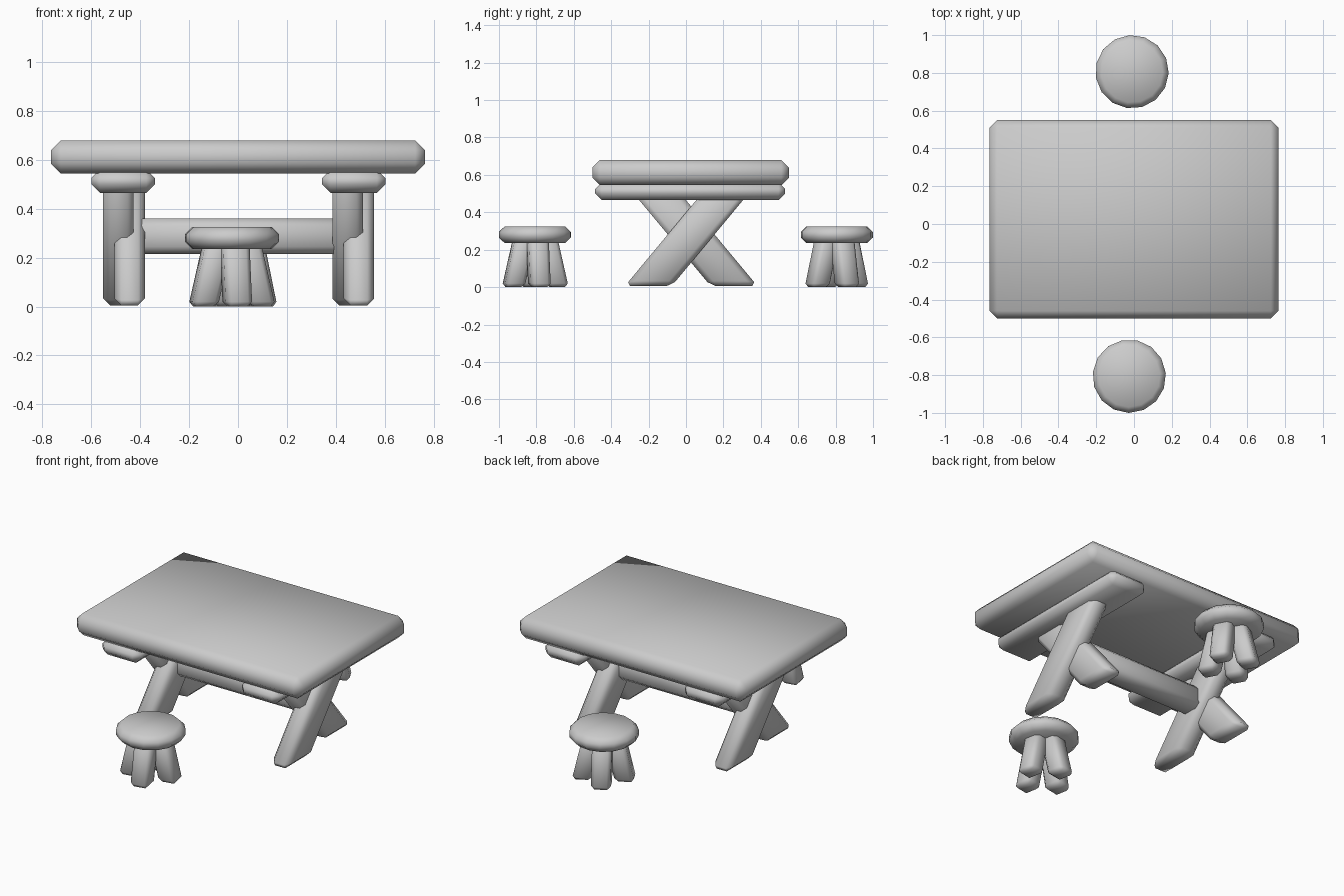
import bpy
import bmesh
import math
from mathutils import Matrix, Vector

if "Cube" in bpy.data.objects:
    bpy.data.objects.remove(bpy.data.objects["Cube"], do_unlink=True)

# One plain grey for everything
grey = bpy.data.materials.new("plain grey")
grey.use_nodes = True
colour = (0.6, 0.6, 0.6, 1)
grey.diffuse_color = colour
grey.node_tree.nodes["Principled BSDF"].inputs["Base Color"].default_value = colour


def finish(name, bm, bevel):
    """Turn a bmesh into a softly shaded object with chamfered edges."""
    bmesh.ops.recalc_face_normals(bm, faces=bm.faces)
    mesh = bpy.data.meshes.new(name)
    bm.to_mesh(mesh)
    bm.free()
    mesh.materials.append(grey)
    mesh.shade_smooth()
    obj = bpy.data.objects.new(name, mesh)
    bpy.context.collection.objects.link(obj)
    mod = obj.modifiers.new("chamfer", "BEVEL")
    mod.width = bevel
    mod.segments = 1
    mod.limit_method = "ANGLE"
    mod.angle_limit = math.radians(40)
    return obj


def beam(name, bottom, top, size, bevel, turn=0):
    """Box with level ends, slanting from the bottom to the top centre."""
    bottom, top = Vector(bottom), Vector(top)
    bm = bmesh.new()
    bmesh.ops.create_cube(bm, size=1)
    spin = Matrix.Rotation(turn, 3, "Z")
    for v in bm.verts:
        offset = spin @ Vector((v.co.x * size[0], v.co.y * size[1], 0))
        v.co = offset + bottom.lerp(top, v.co.z + 0.5)
    return finish(name, bm, bevel)


def stool(name, x, y, turn):
    # Round seat
    bm = bmesh.new()
    bmesh.ops.create_cone(bm, cap_ends=True, segments=15, radius1=0.194,
                          radius2=0.194, depth=0.09,
                          matrix=Matrix.Translation((x, y, 0.28)) @ Matrix.Rotation(turn, 4, "Z"))
    finish(name + "_seat", bm, 0.03)
    # Four splayed legs
    for i in range(4):
        a = turn + i * math.pi / 2
        out = Vector((math.cos(a), math.sin(a), 0))
        centre = Vector((x, y, 0))
        beam(f"{name}_leg_{i + 1}", centre + out * 0.12,
             centre + out * 0.06 + Vector((0, 0, 0.26)), (0.11, 0.11), 0.02, a)


# Table top
beam("table_top", (0, 0.025, 0.545), (0, 0.025, 0.68), (1.53, 1.05), 0.04)

# Cross supports and crossed legs at both ends
MID = 0.0275
for side, sx, shift in (("left", 0.473, 0.47), ("right", -0.47, -0.467)):
    beam(side + "_support", (sx, 0.022, 0.465), (sx, 0.022, 0.56), (0.26, 1.015), 0.035)
    for part, dx, s in (("front_foot_leg", 0.024, 1), ("back_foot_leg", -0.022, -1)):
        beam(f"{side}_{part}", (shift + dx, MID - s * 0.23, 0.005),
             (shift + dx, MID + s * 0.19, 0.51), (0.125, 0.25), 0.028)

# Stretcher between the leg crossings
beam("stretcher", (0, MID, 0.215), (0, MID, 0.36), (0.84, 0.14), 0.03)

# Two stools
stool("front_stool", -0.025, -0.806, math.radians(11))
stool("back_stool", -0.01, 0.806, math.radians(28))
